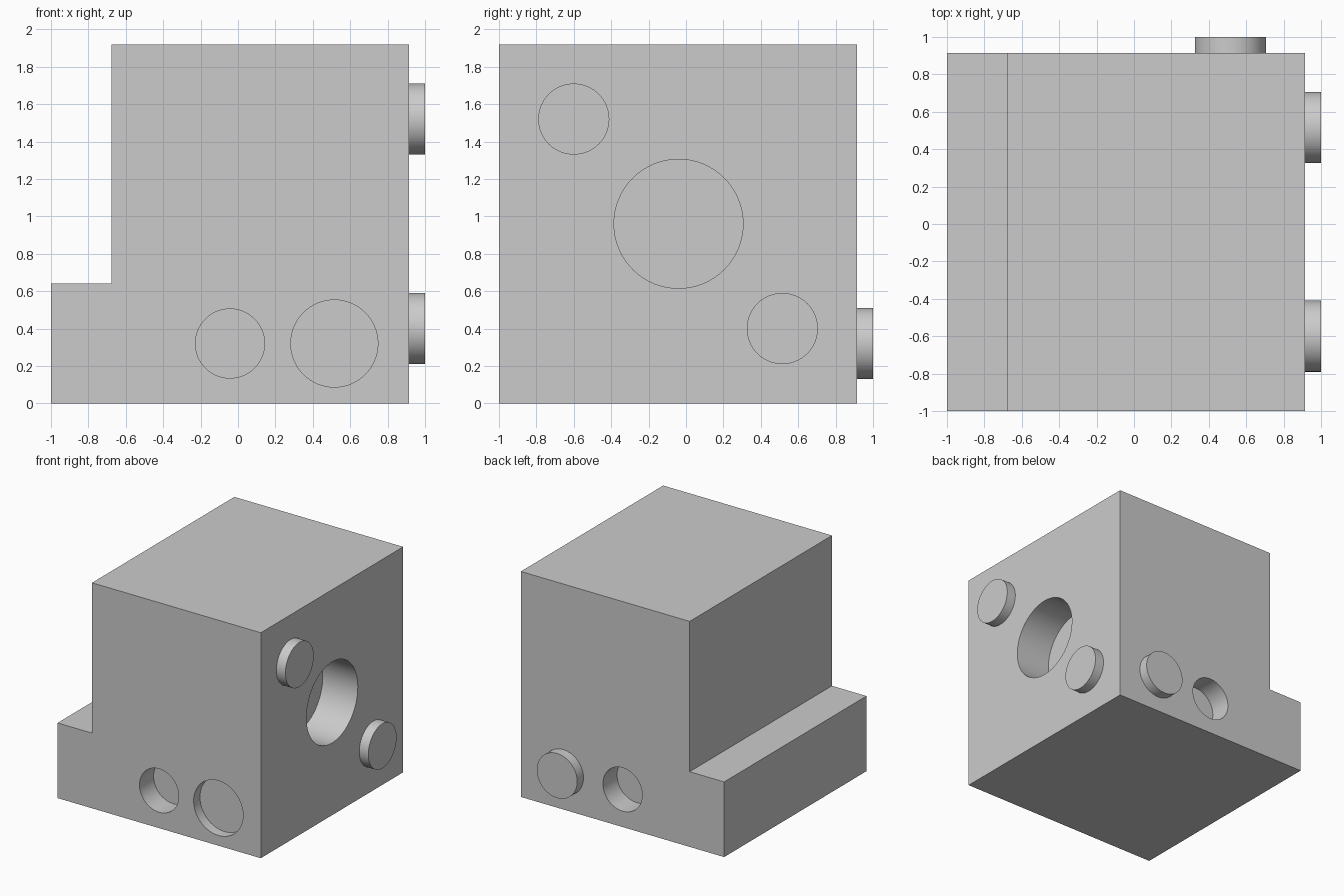
import bpy
import bmesh
from math import pi
from mathutils import Matrix, Vector

old = bpy.data.objects.get("Cube")
if old:
    bpy.data.objects.remove(old, do_unlink=True)

grey = bpy.data.materials.new("plain grey")
grey.use_nodes = True
colour = (0.6, 0.6, 0.6, 1)
grey.diffuse_color = colour
grey.node_tree.nodes["Principled BSDF"].inputs["Base Color"].default_value = colour

FACE = 0.915   # position of the right and back faces
PIN = 0.085    # pin height, also the depth of the shallow socket
TOP = 1.92


def add_object(name, bm):
    bmesh.ops.recalc_face_normals(bm, faces=bm.faces)
    mesh = bpy.data.meshes.new(name)
    bm.to_mesh(mesh)
    bm.free()
    mesh.materials.append(grey)
    obj = bpy.data.objects.new(name, mesh)
    bpy.context.collection.objects.link(obj)
    return obj


def cylinder(name, axis, start, end, a, b, radius):
    """Cylinder along x or y from start to end; a is the other level coordinate, b the height."""
    bm = bmesh.new()
    bmesh.ops.create_cone(bm, cap_ends=True, segments=64, radius1=radius,
                          radius2=radius, depth=abs(end - start))
    mid = (start + end) / 2
    if axis == "X":
        turn, centre = Matrix.Rotation(pi / 2, 4, "Y"), Vector((mid, a, b))
    else:
        turn, centre = Matrix.Rotation(pi / 2, 4, "X"), Vector((a, mid, b))
    bm.transform(Matrix.Translation(centre) @ turn)
    return add_object(name, bm)


def smooth(obj):
    bpy.ops.object.select_all(action="DESELECT")
    obj.select_set(True)
    bpy.context.view_layer.objects.active = obj
    bpy.ops.object.shade_smooth_by_angle(angle=pi / 6)


# Block with a step along its right-hand edge, extruded from its front profile
profile = [(-1, 0), (FACE, 0), (FACE, TOP), (-0.675, TOP), (-0.675, 0.64), (-1, 0.64)]
bm = bmesh.new()
front = bm.faces.new([bm.verts.new((x, -1, z)) for x, z in profile])
back = bmesh.ops.extrude_face_region(bm, geom=[front])["geom"]
bmesh.ops.translate(bm, vec=(0, FACE + 1, 0),
                    verts=[v for v in back if isinstance(v, bmesh.types.BMVert)])
block = add_object("stepped_block", bm)

# Blind round holes; each cutter pokes a little out of its face
OUT = 0.05
cutters = [
    cylinder("large_side_hole", "X", FACE + OUT, FACE - 0.33, -0.04, 0.96, 0.345),
    cylinder("front_socket", "Y", -1 - OUT, -1 + PIN, 0.515, 0.32, 0.233),
    cylinder("front_hole", "Y", -1 - OUT, -1 + 0.19, -0.043, 0.32, 0.185),
    cylinder("back_hole", "Y", FACE + OUT, FACE - 0.19, -0.043, 0.32, 0.185),
]
bpy.context.view_layer.objects.active = block
for cutter in cutters:
    cutter.hide_render = True
    cut = block.modifiers.new(cutter.name, "BOOLEAN")
    cut.operation = "DIFFERENCE"
    cut.solver = "EXACT"
    cut.object = cutter
    bpy.ops.object.modifier_apply(modifier=cut.name)
    bpy.data.objects.remove(cutter, do_unlink=True)
smooth(block)

# Short round pins on the side and back faces
pins = [("upper_side_pin", "X", -0.6, 1.52),
        ("lower_side_pin", "X", 0.515, 0.4),
        ("back_pin", "Y", 0.515, 0.32)]
for name, axis, a, b in pins:
    smooth(cylinder(name, axis, FACE, FACE + PIN, a, b, 0.19))
